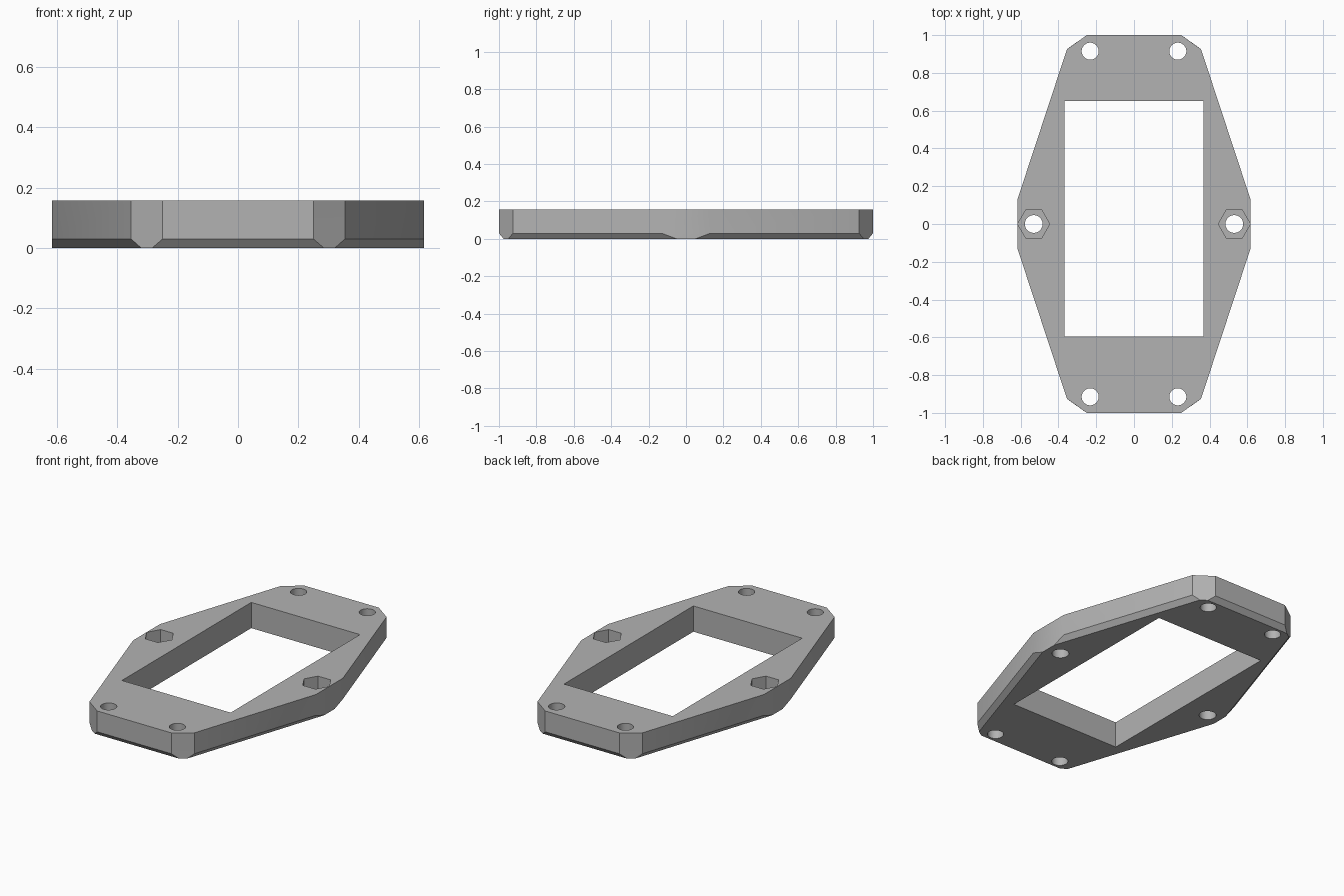
import bpy
import bmesh
from math import radians

if "Cube" in bpy.data.objects:
    bpy.data.objects.remove(bpy.data.objects["Cube"])

HEIGHT = 0.157
CHAMFER_Z = 0.03

grey = bpy.data.materials.new("plain grey")
grey.use_nodes = True
colour = (0.45, 0.45, 0.45, 1)
grey.diffuse_color = colour
grey.node_tree.nodes["Principled BSDF"].inputs["Base Color"].default_value = colour


def loop_from_quarter(points):
    """Mirror a quarter outline into a full counter-clockwise loop."""
    half = points + [(-x, y) for x, y in reversed(points)]
    return half + [(-x, -y) for x, y in half]


def loft(name, layers):
    """Solid skinned through (outline, z) layers, from bottom to top."""
    bm = bmesh.new()
    rings = [[bm.verts.new((x, y, z)) for x, y in outline] for outline, z in layers]
    bm.faces.new(rings[0][::-1])
    bm.faces.new(rings[-1])
    for low, high in zip(rings, rings[1:]):
        for i in range(len(low)):
            j = (i + 1) % len(low)
            bm.faces.new((low[i], low[j], high[j], high[i]))
    bmesh.ops.recalc_face_normals(bm, faces=bm.faces)
    mesh = bpy.data.meshes.new(name)
    bm.to_mesh(mesh)
    bm.free()
    obj = bpy.data.objects.new(name, mesh)
    bpy.context.collection.objects.link(obj)
    mesh.materials.append(grey)
    return obj


def cut(body, cutter):
    """Subtract the cutter, then remove it."""
    cutter.hide_render = True
    mod = body.modifiers.new("cut", 'BOOLEAN')
    mod.operation = 'DIFFERENCE'
    mod.solver = 'EXACT'
    mod.object = cutter
    bpy.context.view_layer.objects.active = body
    bpy.ops.object.modifier_apply(modifier=mod.name)
    bpy.data.objects.remove(cutter)


def cut_round(body, x, y, radius, bottom, sides):
    bpy.ops.mesh.primitive_cylinder_add(
        vertices=sides, radius=radius, depth=1, location=(x, y, bottom + 0.5),
        rotation=(0, 0, radians(30 if sides == 6 else 0)))
    cut(body, bpy.context.object)


# Plate: long edges chamfered underneath, corner facets running straight down
outer = loop_from_quarter([(0.617, 0.13), (0.355, 0.925), (0.25, 1.0)])
under = loop_from_quarter([(0.617, 0.05), (0.321, 0.95), (0.285, 0.975)])
plate = loft("mounting_plate", [(under, 0), (outer, CHAMFER_Z), (outer, HEIGHT)])

# Rectangular window, slightly off centre towards the back
window = [(-0.367, -0.595), (0.367, -0.595), (0.367, 0.652), (-0.367, 0.652)]
cut(plate, loft("window_cutter", [(window, -0.5), (window, 0.5)]))

for side in (-1, 1):
    # Corner screw holes
    for end in (-1, 1):
        cut_round(plate, side * 0.232, end * 0.915, 0.045, -0.5, 48)
    # Side screw holes with hexagonal nut pockets
    cut_round(plate, side * 0.531, 0, 0.047, -0.5, 48)
    cut_round(plate, side * 0.531, 0, 0.085, HEIGHT - 0.085, 6)

bpy.ops.object.select_all(action='DESELECT')
plate.select_set(True)
bpy.context.view_layer.objects.active = plate
bpy.ops.object.shade_smooth_by_angle(angle=radians(30))
